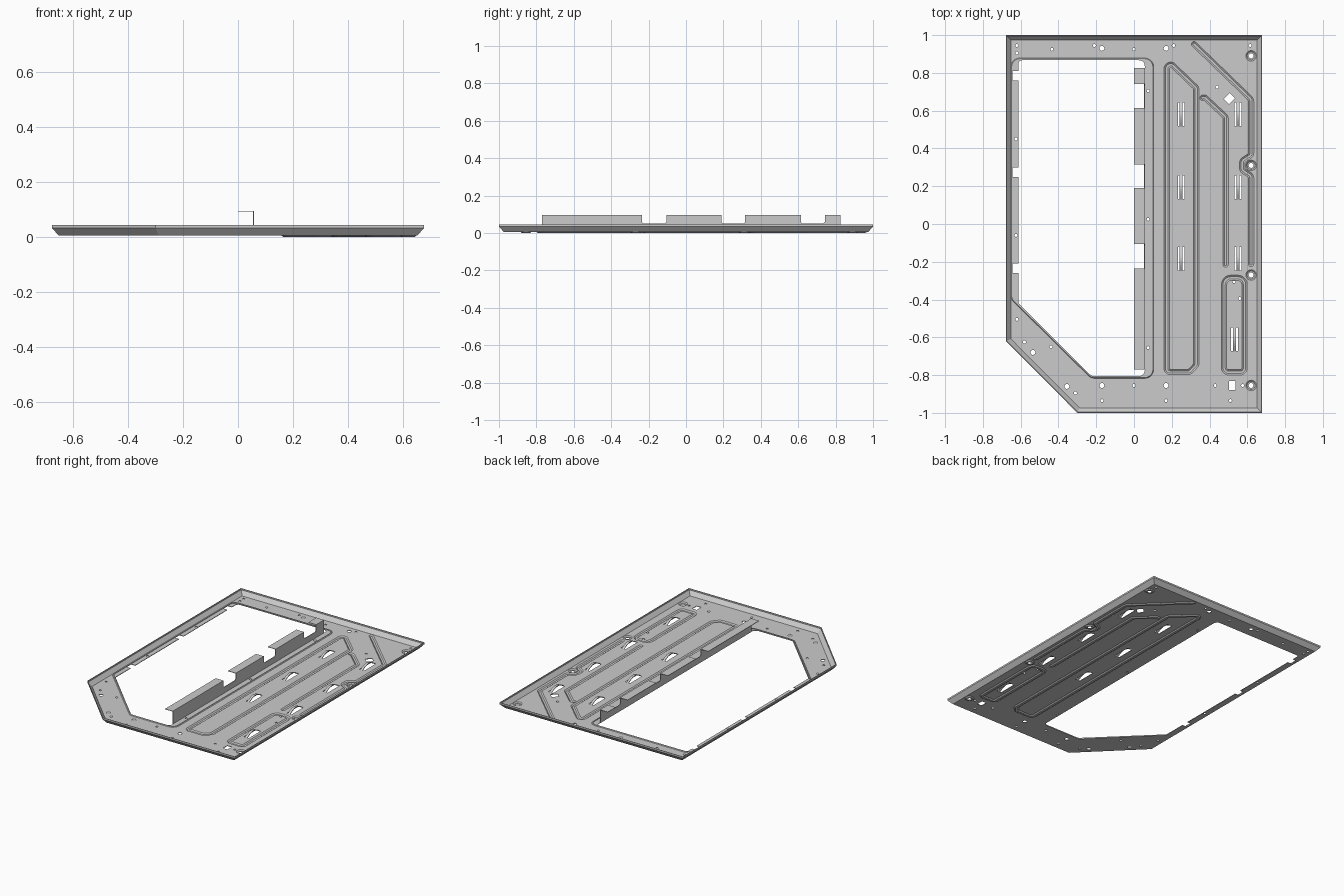
import bpy, bmesh, math
from mathutils import Vector as V

if "Cube" in bpy.data.objects:
    bpy.data.objects.remove(bpy.data.objects["Cube"])

TOP, T = 0.010, 0.004          # plate top height, sheet thickness
W, B, DEEP = 0.014, 0.006, 0.004  # bead half widths (top, bottom), bead floor height


def mesh_obj(name, verts, faces, sheet=False):
    me = bpy.data.meshes.new(name)
    me.from_pydata(verts, [], faces)
    bm = bmesh.new()
    bm.from_mesh(me)
    bmesh.ops.recalc_face_normals(bm, faces=bm.faces)
    if sheet and sum(f.normal.z * f.calc_area() for f in bm.faces) < 0:
        bmesh.ops.reverse_faces(bm, faces=bm.faces)
    bm.to_mesh(me)
    bm.free()
    ob = bpy.data.objects.new(name, me)
    bpy.context.collection.objects.link(ob)
    if sheet:
        m = ob.modifiers.new("thickness", 'SOLIDIFY')
        m.thickness, m.offset = T, -1
    return ob


def box(name, lo, hi):
    v = [(x, y, z) for x in (lo[0], hi[0]) for y in (lo[1], hi[1]) for z in (lo[2], hi[2])]
    f = [(0, 1, 3, 2), (4, 6, 7, 5), (0, 4, 5, 1), (2, 3, 7, 6), (0, 2, 6, 4), (1, 5, 7, 3)]
    return mesh_obj(name, v, f)


def rounded(pts, r, closed=True, n=5):
    # fillets every corner; a point may carry its own radius as third value
    out = []
    for i, p in enumerate(pts):
        c, rad = V(p[:2]), (p[2] if len(p) > 2 else r)
        if rad == 0 or (not closed and i in (0, len(pts) - 1)):
            out.append(c)
            continue
        a = (V(pts[i - 1][:2]) - c).normalized()
        b = (V(pts[(i + 1) % len(pts)][:2]) - c).normalized()
        half = math.acos(a.dot(b)) / 2
        ctr = c + (a + b).normalized() * rad / math.sin(half)
        s = c + a * rad / math.tan(half) - ctr
        e = c + b * rad / math.tan(half) - ctr
        a0 = math.atan2(s.y, s.x)
        turn = math.atan2(s.x * e.y - s.y * e.x, s.dot(e))
        for k in range(n + 1):
            t = a0 + turn * k / n
            out.append(ctr + V((math.cos(t), math.sin(t))) * rad)
    return out


def circle(x, y, r, n=16):
    return [V((x + r * math.cos(2 * math.pi * k / n), y + r * math.sin(2 * math.pi * k / n))) for k in range(n)]


def rect(x, y, w, h, a=0):
    c, s = math.cos(a), math.sin(a)
    return [V((x + u * w / 2 * c - v * h / 2 * s, y + u * w / 2 * s + v * h / 2 * c))
            for u, v in ((-1, -1), (1, -1), (1, 1), (-1, 1))]


def offset(path, d, closed=True):
    # mitred offset to the left of travel
    out, n = [], len(path)
    for i, p in enumerate(path):
        t = []
        if closed or i > 0:
            t.append((p - path[i - 1]).normalized())
        if closed or i < n - 1:
            t.append((path[(i + 1) % n] - p).normalized())
        m = (t[0] + t[-1]).normalized()
        out.append(p + V((-m.y, m.x)) * d / max(m.dot(t[0]), 0.3))
    return out


def slot(path, h, n=6):
    # outline of an open path with round ends
    L, R = offset(path, h, False), offset(path, -h, False)
    def cap(c, start):
        a0 = math.atan2(start.y - c.y, start.x - c.x)
        return [c + V((math.cos(a0 - math.pi * k / n), math.sin(a0 - math.pi * k / n))) * h for k in range(1, n)]
    return L + cap(path[-1], L[-1]) + R[::-1] + cap(path[0], R[0])


def loft(name, rings, wrap=False, fill=False, sheet=False):
    # rings: list of (outline, z) with equal point counts
    n, m = len(rings[0][0]), len(rings)
    verts = [(p.x, p.y, z) for ring, z in rings for p in ring]
    faces = [(j * n + i, j * n + (i + 1) % n, (j + 1) % m * n + (i + 1) % n, (j + 1) % m * n + i)
             for j in range(m if wrap else m - 1) for i in range(n)]
    if fill:
        faces.append(tuple(range((m - 1) * n, m * n)))
    return mesh_obj(name, verts, faces, sheet)


holes = []  # every outline cut from the plate

# sloped outer rim
outline = [V(p) for p in ((-.678, -.62), (-.3, -1), (.678, -1), (.678, 1), (-.678, 1))]
loft("outer_rim", [(offset(outline, d), z) for d, z in
     ((0, .045), (0, .034), (.025, .006), (.03, .006), (.03, TOP), (.027, TOP), (.004, .036), (.004, .045))], wrap=True)

# large opening with notched left edge
left = []
for hi, lo in ((.81, .76), (.30, .25), (-.21, -.26)):
    left += [(-.612, hi, 0), (-.643, hi, 0), (-.643, lo, 0), (-.612, lo, 0)]
opening = [(-.225, -.805), (.057, -.805), (.057, .867), (-.612, .867, .02)] + left + [(-.612, -.418, 0)]
holes.append(rounded(opening, .03))
lip = rounded([(-.225, -.81), (.097, -.81), (.097, .872), (-.645, .872), (-.645, -.395)], .04)
loft("opening_lip", [(offset(lip, d), z) for d, z in
     ((.003, .007), (.003, .014), (-.003, .014), (-.008, .009), (-.008, .007))], wrap=True)

# pressed beads: closed loops
for name, pts in (
    ("long_loop_bead", [(.173, -.783), (.295, -.783), (.33, -.745), (.33, .72), (.195, .85), (.173, .83)]),
    ("short_loop_bead", [(.477, -.77), (.492, -.785), (.572, -.785), (.585, -.77), (.585, -.285, .035), (.477, -.285, .035)]),
):
    path = rounded(pts, .018)
    loft(name, [(offset(path, d), z) for d, z in ((W, TOP), (B, DEEP), (-B, DEEP), (-W, TOP))], sheet=True)
    holes += [offset(path, W), offset(path, -W)]

# pressed beads: open runs
for name, pts in (
    ("middle_bead", [(.362, .668), (.372, .673), (.485, .567), (.485, -.215)]),
    ("side_bead", [(.318, .952), (.62, .66), (.62, .365, .02), (.573, .335, .02), (.573, .285, .02),
                   (.62, .255, .02), (.62, -.212)]),
):
    path = rounded(pts, .03 if name == "side_bead" else .016, closed=False)
    loft(name, [(slot(path, W), TOP), (slot(path, B), DEEP)], fill=True, sheet=True)
    holes.append(slot(path, W))

# dimpled fixing bosses
for i, y in enumerate((.89, .31, -.27, -.855)):
    loft(f"fixing_boss_{i}", [(circle(.62, y, r, 24), z) for r, z in
         ((.028, TOP), (.021, DEEP), (.013, DEEP))], sheet=True)
    holes.append(circle(.62, y, .028, 24))

# lanced bridges arching over slots
spots = [(x, y) for x in (.25, .55) for y in (.58, .195, -.185)] + [(.532, -.61)]
for i, (x, y) in enumerate(spots):
    holes.append(rect(x, y, .036, .124))
    v, f, n = [], [], 12
    for k in range(n + 1):
        yy, z = y - .064 + .128 * k / n, TOP + .024 * math.sin(math.pi * k / n)
        v += [(x - .008, yy, z), (x + .008, yy, z)]
    mesh_obj(f"bridge_{i}", v, [(2*k, 2*k+1, 2*k+3, 2*k+2) for k in range(n)], sheet=True)

# square and round holes
holes += [rect(.505, .663, .045, .04, math.radians(45)), rect(.52, -.855, .034, .046)]
small = [(-.62, .945), (-.62, .905), (-.435, .925), (-.21, .945), (0, .925), (.21, .945), (.615, .945),
         (.44, .725), (-.625, .45), (-.625, -.06), (-.62, -.505), (-.58, -.625), (-.44, -.65), (-.31, -.895),
         (0, -.855), (-.17, -.935), (.17, -.935), (.43, -.855), (.51, -.935), (.575, -.855), (.53, -.305),
         (.56, -.395), (.075, .705), (.075, .025), (.075, -.655)]
big = [(-.17, .93), (.17, .93), (-.535, -.68), (-.355, -.86), (-.17, -.855), (.17, -.855)]
holes += [circle(x, y, .008, 12) for x, y in small] + [circle(x, y, .013) for x, y in big]

# flat plate: filled curve with all the cut-outs
cu = bpy.data.curves.new("floor_plate", 'CURVE')
cu.dimensions, cu.fill_mode, cu.extrude = '2D', 'BOTH', T / 2
for ring in [offset(outline, .027)] + holes:
    sp = cu.splines.new('POLY')
    sp.points.add(len(ring) - 1)
    for q, p in zip(sp.points, ring):
        q.co = (p.x, p.y, 0, 1)
    sp.use_cyclic_u = True
tmp = bpy.data.objects.new("plate_curve", cu)
bpy.context.collection.objects.link(tmp)
me = bpy.data.meshes.new_from_object(tmp.evaluated_get(bpy.context.evaluated_depsgraph_get()))
bpy.data.objects.remove(tmp)
plate = bpy.data.objects.new("floor_plate", me)
plate.location.z = TOP - T / 2
bpy.context.collection.objects.link(plate)

# upright rail with notched top and folded tabs
tabs = [(-.77, -.235), (-.105, .19), (.315, .615), (.742, .825)]
prof = [(.825, .008), (-.77, .008)]
for i, (a, b) in enumerate(tabs):
    prof += ([(a - .008, .05), (a, .058)] if i else []) + [(a, .096), (b, .096)]
    prof += [(b, .058), (b + .008, .05)] if i < 3 else []
    box(f"rail_tab_{i}", (0, a, .093), (.054, b, .096))
n = len(prof)
mesh_obj("rail_wall", [(x, y, z) for x in (.054, .058) for y, z in prof],
         [tuple(range(n)), tuple(range(n, 2 * n))] + [(i, (i + 1) % n, n + (i + 1) % n, n + i) for i in range(n)])
